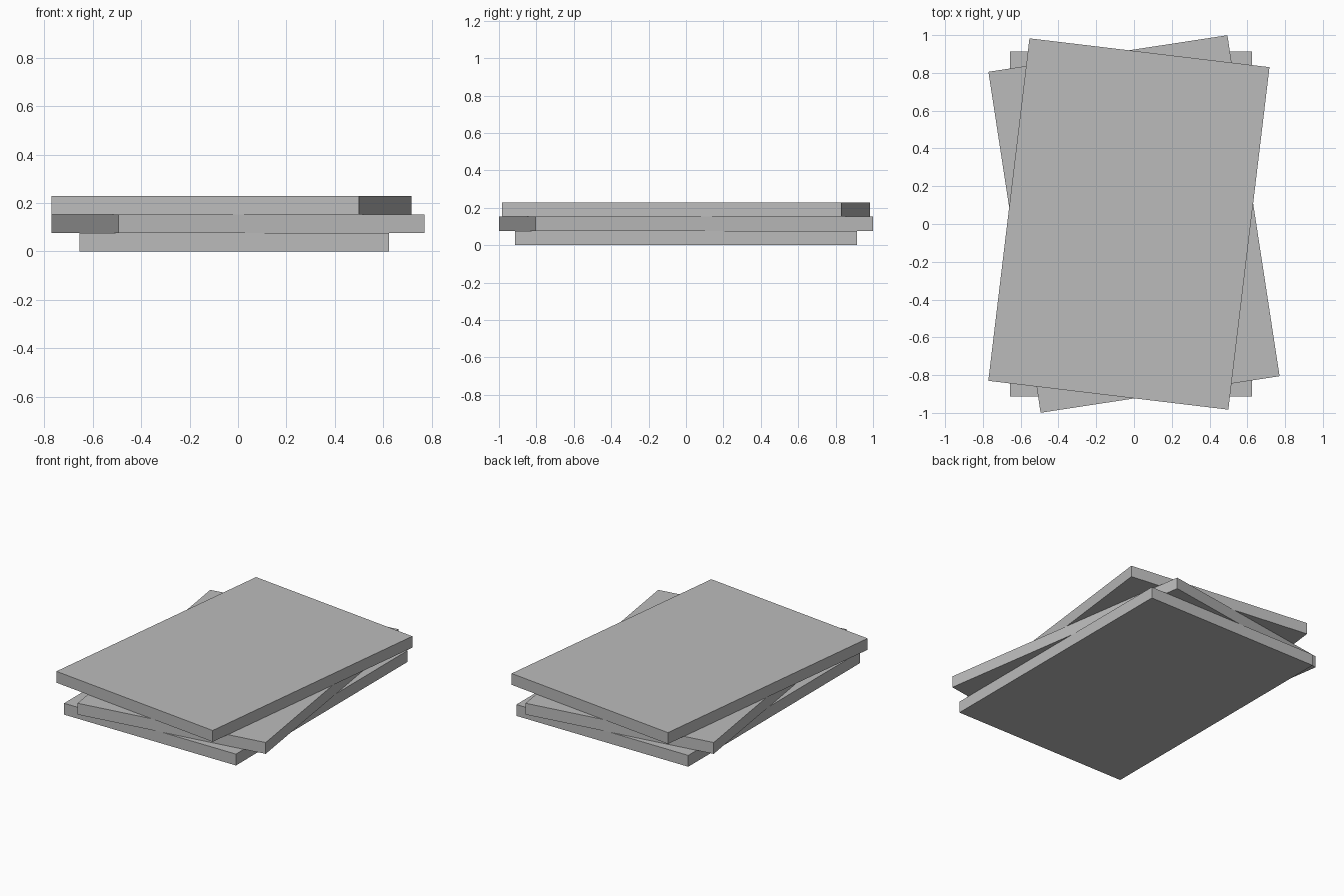
import bpy
from math import radians

cube = bpy.data.objects.get("Cube")
if cube:
    bpy.data.objects.remove(cube, do_unlink=True)

grey = bpy.data.materials.new("plain grey")
grey.use_nodes = True
colour = (0.5, 0.5, 0.5, 1)
grey.diffuse_color = colour
grey.node_tree.nodes["Principled BSDF"].inputs["Base Color"].default_value = colour

WIDTH, DEPTH, THICK = 1.28, 1.826, 0.0763


def slab(name, level, x, angle):
    """One flat board of the stack, turned about the vertical axis."""
    bpy.ops.mesh.primitive_cube_add(
        size=1, location=(x, 0, (level + 0.5) * THICK), rotation=(0, 0, radians(angle)))
    board = bpy.context.object
    board.name = name
    board.scale = (WIDTH, DEPTH, THICK)
    bpy.ops.object.transform_apply(location=False, rotation=False, scale=True)
    board.data.materials.append(grey)


# Loose stack of three equal boards
slab("bottom_board", 0, -0.016, 0)
slab("middle_board", 1, 0, 8.7)
slab("top_board", 2, -0.027, -6.85)
